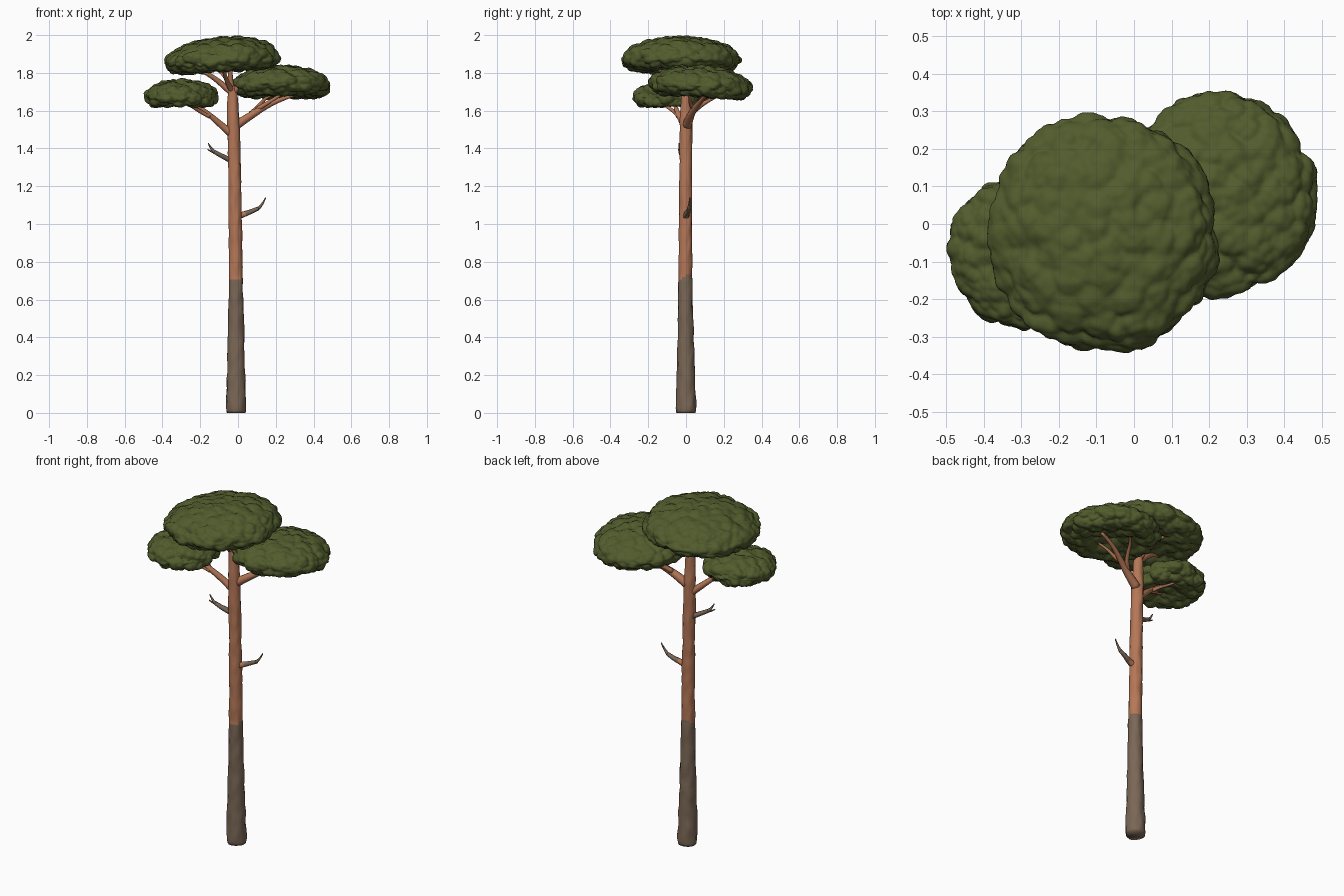
import bpy, bmesh, math
from mathutils import Vector, Quaternion, noise

if "Cube" in bpy.data.objects:
    bpy.data.objects.remove(bpy.data.objects["Cube"])


def material(name, rgb):
    m = bpy.data.materials.new(name)
    m.diffuse_color = (*rgb, 1)
    m.use_nodes = True
    m.node_tree.nodes["Principled BSDF"].inputs["Base Color"].default_value = m.diffuse_color
    return m


GREEN = material("needle green", (0.083, 0.105, 0.026))
ORANGE = material("orange bark", (0.46, 0.185, 0.095))
GREY = material("grey brown bark", (0.195, 0.135, 0.092))


def finish(bm, name, mats):
    bmesh.ops.recalc_face_normals(bm, faces=bm.faces)
    for f in bm.faces:
        f.smooth = True
    mesh = bpy.data.meshes.new(name)
    bm.to_mesh(mesh)
    bm.free()
    for m in mats:
        mesh.materials.append(m)
    ob = bpy.data.objects.new(name, mesh)
    bpy.context.collection.objects.link(ob)
    return ob


def tube(name, path, mats, sides=10, rough=0.06, rule=None):
    """Round limb swept along (point, radius) pairs, with slightly uneven bark."""
    bm = bmesh.new()
    rings, q, last = [], Quaternion(), Vector((0, 0, 1))
    for i, (p, r) in enumerate(path):
        tan = (path[min(i + 1, len(path) - 1)][0] - path[max(i - 1, 0)][0]).normalized()
        q = last.rotation_difference(tan) @ q
        last = tan
        ring = []
        for k in range(sides):
            a = math.tau * k / sides
            d = q @ Vector((math.cos(a), math.sin(a), 0))
            n = noise.noise(Vector((d.x * 2.5, d.y * 2.5, p.z * 14)))
            ring.append(bm.verts.new(p + d * r * (1 + rough * 2 * n)))
        rings.append(ring)
    for r0, r1 in zip(rings, rings[1:]):
        for k in range(sides):
            j = (k + 1) % sides
            bm.faces.new((r0[k], r0[j], r1[j], r1[k]))
    bm.faces.new(rings[0][::-1])
    bm.faces.new(rings[-1])
    if rule:
        for f in bm.faces:
            f.material_index = rule(f.calc_center_median())
    return finish(bm, name, mats)


# Trunk: tapering, leaning slightly, with a thicker grey bark sleeve below
def trunk_ring(z):
    radius = 0.038 - 0.005 * z / 1.5 + 0.014 * max(0, 1 - z / 0.65) ** 1.3
    radius += 0.002 if z < 0.715 else 0.0
    radius -= 0.004 * max(0, 1 - z / 0.02) + 0.05 * max(0, z - 1.55)
    return Vector((-0.010 - 0.004 * z ** 3, -0.003 * math.sin(2 * z), z)), radius


def bark_rule(c):
    edge = 0.718 + 0.018 * math.sin(math.atan2(c.y, c.x + 0.01) + 0.4)
    return int(c.z < edge)


tube("trunk", [trunk_ring(1.73 * i / 130) for i in range(131)],
     [ORANGE, GREY], sides=24, rough=0.06, rule=bark_rule)


def limb(name, start, end, r0, r1, bow=0.02, wiggle=0.006, **kw):
    """Tapering limb from start to end, bowed upward with a slight sideways wiggle."""
    a, b = Vector(start), Vector(end)
    side = (b - a).cross(Vector((0, 0, 1))).normalized()
    path = []
    for i in range(17):
        t = i / 16
        p = a.lerp(b, t)
        p.z += bow * math.sin(math.pi * t)
        p += side * wiggle * math.sin(math.tau * t)
        path.append((p, r0 + (r1 - r0) * t ** 0.8))
    return tube(name, path, kw.pop("mats", [ORANGE]), **kw)


# Limbs carrying the left crown
limb("left_limb", (-0.015, 0, 1.46), (-0.25, -0.06, 1.65), 0.023, 0.009, 0.006)
limb("left_front_fork", (-0.15, -0.04, 1.57), (-0.30, -0.13, 1.65), 0.013, 0.006, 0)
limb("left_back_fork", (-0.15, -0.04, 1.57), (-0.28, 0.03, 1.65), 0.012, 0.005, 0)

# Limbs carrying the right crown
limb("right_limb", (-0.015, 0.005, 1.52), (0.32, 0.11, 1.69), 0.026, 0.008, 0.020)
limb("right_front_fork", (0.10, 0.045, 1.605), (0.25, 0.0, 1.70), 0.014, 0.006, 0)
limb("right_back_fork", (0.07, 0.03, 1.585), (0.19, 0.19, 1.69), 0.015, 0.006, 0.01)

# Limbs spreading under the top crown
limb("top_left_limb", (-0.028, 0, 1.69), (-0.26, -0.06, 1.83), 0.018, 0.007, 0.024)
limb("top_right_limb", (-0.026, 0, 1.69), (0.13, -0.06, 1.85), 0.017, 0.006, 0.012)
limb("top_front_limb", (-0.03, 0, 1.70), (-0.11, -0.21, 1.85), 0.016, 0.006, 0.018)
limb("top_back_limb", (-0.03, 0, 1.70), (-0.13, 0.17, 1.85), 0.016, 0.006, 0.018)
limb("top_leader", (-0.03, 0, 1.70), (-0.05, -0.01, 1.86), 0.020, 0.009, 0)


# Dead snags with an upturned tip, grey except where they meet the trunk
def snag(name, root, elbow, tip):
    style = dict(mats=[ORANGE, GREY], sides=8, rough=0.1, rule=lambda c: int(abs(c.x) > 0.042))
    limb(name, root, elbow, 0.018, 0.010, -0.002, 0.002, **style)
    limb(name + "_tip", elbow, tip, 0.010, 0.003, -0.005, 0, **style)


snag("left_snag", (-0.02, 0, 1.33), (-0.125, -0.03, 1.382), (-0.158, -0.036, 1.428))
limb("left_snag_twig", (-0.11, -0.025, 1.375), (-0.16, -0.04, 1.395), 0.007, 0.003, -0.004, 0,
     mats=[GREY], sides=8)
snag("right_snag", (0, 0, 1.04), (0.108, 0.015, 1.083), (0.147, 0.02, 1.140))


# Crowns: lumpy domes with blunt rims and a hollow underside
def crown(name, centre, rx, ry, up, down, tilt_x, tilt_y, seed):
    bm = bmesh.new()
    bmesh.ops.create_icosphere(bm, subdivisions=6, radius=1)
    off = Vector((seed * 3.7, seed * 1.9, seed * 5.3))
    for v in bm.verts:
        d = v.co.normalized()
        h = up * d.z if d.z > 0 else down * d.z * (1 - 0.62 * d.z ** 4)
        wide = 1 + 0.06 * noise.noise(d * 2.0 + off)
        if d.z < 0:  # fuller below the rim
            wide *= 1 + 0.10 * d.z * d.z
        p = Vector((rx * d.x * wide, ry * d.y * wide, h))
        normal = Vector((d.x / rx, d.y / ry, d.z / (up if d.z > 0 else down))).normalized()
        big = noise.voronoi(p * 17 + off)[0][0]
        small = noise.voronoi(p * 36 + off)[0][0]
        amp = 0.024 if d.z > -0.1 else 0.036
        p += normal * (amp * (0.30 - big * big) + 0.010 * (0.3 - small * small))
        p.z += tilt_x * p.x + tilt_y * p.y
        v.co = p + Vector(centre)
    return finish(bm, name, [GREEN])


crown("top_crown", (-0.083, -0.025, 1.868), 0.302, 0.312, 0.121, 0.097, 0.06, -0.01, 1)
crown("right_crown", (0.229, 0.078, 1.737), 0.257, 0.266, 0.100, 0.102, 0.0, -0.05, 2)
crown("left_crown", (-0.298, -0.072, 1.682), 0.190, 0.203, 0.083, 0.100, 0.0, 0.02, 3)
